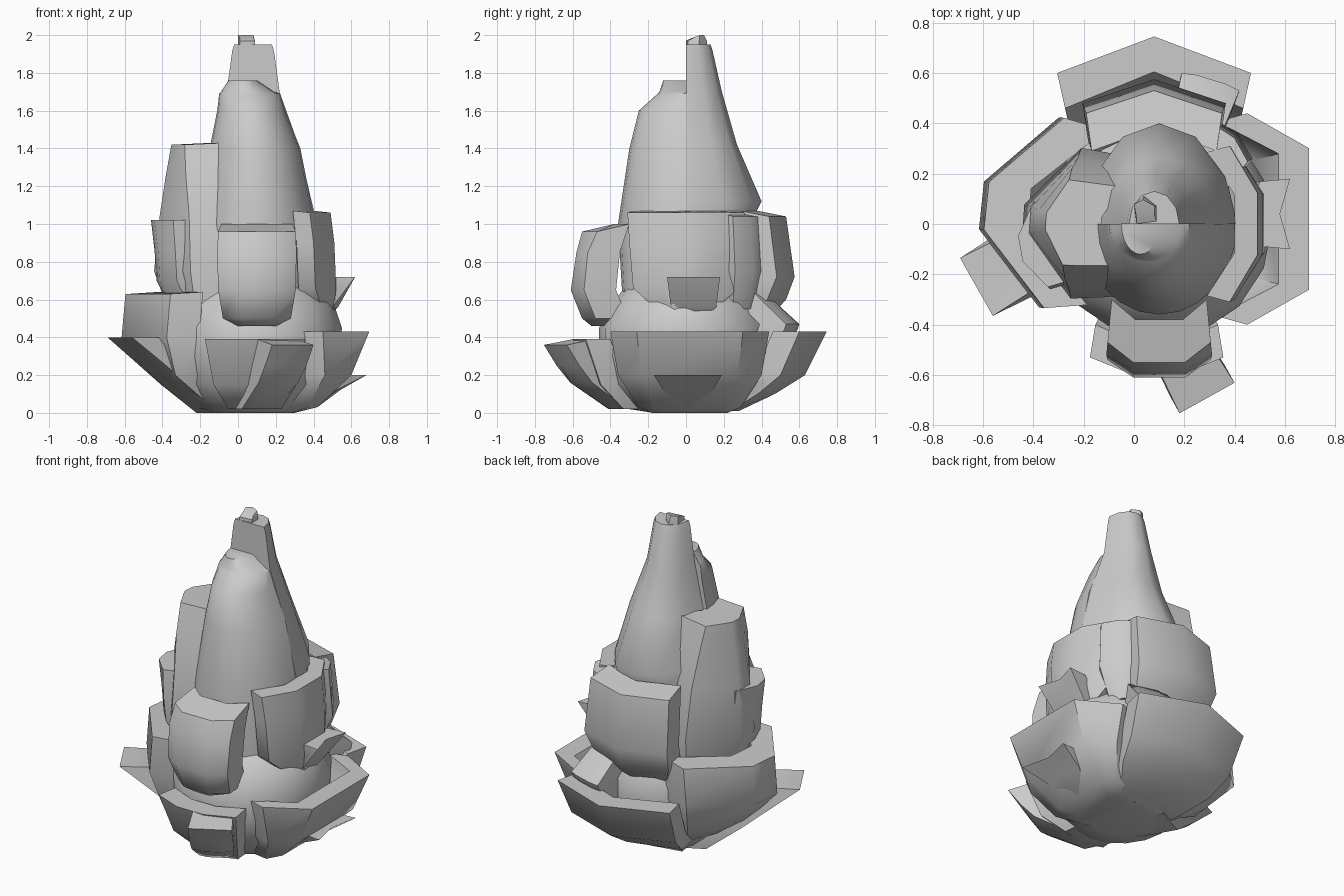
import bpy, bmesh, math
from mathutils import Matrix, Vector

AXIS = Vector((0.1, 0.0, 0.0))


def finish(name, bm, angle=48):
    bmesh.ops.remove_doubles(bm, verts=bm.verts, dist=0.0005)
    bmesh.ops.recalc_face_normals(bm, faces=bm.faces)
    me = bpy.data.meshes.new(name)
    bm.to_mesh(me)
    bm.free()
    ob = bpy.data.objects.new(name, me)
    bpy.context.collection.objects.link(ob)
    bpy.ops.object.select_all(action='DESELECT')
    ob.select_set(True)
    bpy.context.view_layer.objects.active = ob
    bpy.ops.object.shade_smooth_by_angle(angle=math.radians(angle))
    return ob


def loft(name, rings):
    bm = bmesh.new()
    vs = [[bm.verts.new(p) for p in r] for r in rings]
    n = len(rings[0])
    for a, b in zip(vs, vs[1:]):
        for i in range(n):
            j = (i + 1) % n
            bm.faces.new((a[i], a[j], b[j], b[i]))
    bm.faces.new(vs[0][::-1])
    bm.faces.new(vs[-1])
    return finish(name, bm)


def core(name, a0, a1, levels, n=12):
    """Lofted arc sections; level = (z, radius x, radius y, axis shift x)."""
    full = abs(a1 - a0) == 360
    rings = []
    for z, rx, ry, dx in levels:
        ring = []
        for i in range(n if full else n + 1):
            a = math.radians(a0 + (a1 - a0) * i / n)
            ring.append(AXIS + Vector((dx + rx * math.cos(a), ry * math.sin(a), z)))
        rings.append(ring)
    return loft(name, rings)


def scale(name, angle, levels, t=0.12, flat=0.0, off=0.0, lip=0.0):
    """Curved plate facing 'angle'; level = (z, middle distance, edge distance, half width)."""
    rot = Matrix.Rotation(math.radians(angle), 4, 'Z')
    rings = []
    for k, (z, rm, re, hw) in enumerate(levels):
        top = lip if k == len(levels) - 1 else 0.0
        hm = hw * flat
        outer = [(re, -hw), (rm, -hm), (rm, hm), (re, hw)]
        ring = [Vector((r, w + off, z)) for r, w in outer]
        ring += [Vector((r - t, w * 0.92 + off, z + top)) for r, w in reversed(outer)]
        rings.append([AXIS + rot @ p for p in ring])
    return loft(name, rings)


# rounded base and the two halves of the central spire
core("base_bulb", 0, 360, [(0, .2, .17, -.02), (.02, .28, .3, -.02), (.15, .4, .42, 0),
     (.3, .44, .46, 0), (.45, .45, .46, 0), (.57, .41, .4, 0), (.68, .32, .31, 0), (.73, .2, .2, 0)], 16)
core("spire_front", 180, 360, [(.5, .31, .33, 0), (1.0, .31, .36, 0), (1.4, .24, .3, -.01),
     (1.6, .18, .25, -.03), (1.69, .16, .15, -.04), (1.7, .14, .14, -.05), (1.76, .075, .12, -.075)])
core("spire_back", 0, 180, [(.5, .3, .33, 0), (1.04, .31, .36, 0), (1.12, .29, .4, 0),
     (1.42, .22, .27, 0), (1.7, .14, .19, -.02), (1.92, .11, .14, -.02), (1.95, .1, .13, -.02)], 6)
tip = [(.01, .0), (.09, .01), (.09, .07), (.04, .11), (.0, .08)]
loft("spire_tip", [[Vector((x, y, z)) for x, y in tip] for z in (1.85, 1.97)] +
     [[Vector((x * .9, .03 + y * .6, 1.985 + .015 * (y > .05))) for x, y in tip]])

# upper ring of scales
scale("front_upper_scale", -90, [(.46, .5, .44, .1), (.5, .55, .48, .18), (.65, .61, .54, .205),
      (.85, .58, .52, .21), (.96, .55, .47, .205)], t=.17, flat=.5, lip=.04)
scale("right_upper_scale", 0, [(.5, .40, .36, .1), (.66, .42, .31, .28), (.9, .41, .3, .3),
      (1.06, .39, .28, .31)], t=.09, flat=.4, lip=.01)
scale("right_tooth", 0, [(.48, .36, .34, .04), (.56, .43, .4, .12), (.72, .48, .52, .14)],
      t=.12, off=.04)
scale("back_upper_scale", 90, [(.48, .42, .36, .2), (.6, .53, .43, .26), (.72, .575, .48, .285),
      (1.04, .53, .44, .27)], t=.15, off=.02, lip=.03)
scale("back_right_scale", 57, [(.55, .42, .36, .1), (.75, .47, .42, .17),
      (1.04, .45, .4, .16)], t=.14, flat=.4, lip=.03)
scale("left_tall_scale", 176, [(.5, .45, .3, .26), (.75, .54, .33, .3), (1.05, .51, .34, .26),
      (1.25, .48, .36, .22), (1.42, .45, .37, .17)], t=.22, flat=.2, off=.02, lip=.01)
scale("left_upper_scale", 190, [(.55, .46, .38, .12), (.7, .53, .46, .17), (.85, .54, .47, .18),
      (1.02, .56, .48, .17)], t=.12, flat=.3)

# lower flaring scales
scale("left_lower_scale", 174, [(.03, .28, .22, .18), (.2, .52, .4, .32), (.4, .71, .44, .38),
      (.63, .69, .42, .38)], t=.17, flat=.25, lip=.01)
scale("left_petal", 209.5, [(.0, .22, .22, .12), (.15, .45, .42, .15), (.3, .63, .62, .14),
      (.4, .755, .755, .132)], t=.2, flat=.6, off=-.14)
scale("front_lower_scale", -90, [(.02, .36, .33, .14), (.15, .5, .45, .22), (.39, .6, .53, .265)],
      t=.13, flat=.35, off=-.01)
scale("front_petal", -61, [(.02, .34, .32, .1), (.16, .57, .54, .12), (.25, .63, .62, .125),
      (.36, .697, .697, .125)], t=.17, flat=.5, off=-.169, lip=.03)
scale("right_lower_scale", 0, [(.0, .2, .18, .2), (.03, .32, .27, .27), (.2, .5, .36, .38),
      (.43, .595, .35, .42)], t=.12, flat=.67, off=.02)
scale("right_lower_tooth", 0, [(.03, .32, .3, .05), (.12, .44, .42, .13), (.2, .54, .58, .18)],
      t=.14, off=.01)
scale("back_lower_scale", 90, [(.01, .28, .24, .22), (.1, .47, .38, .32), (.2, .63, .5, .36),
      (.43, .745, .6, .385)], t=.14, off=.02)
scale("back_right_petal", 73, [(.2, .4, .37, .1), (.44, .6, .59, .12), (.47, .61, .6, .12),
      (.65, .42, .4, .1)], t=.15, flat=.5, off=-.03)
